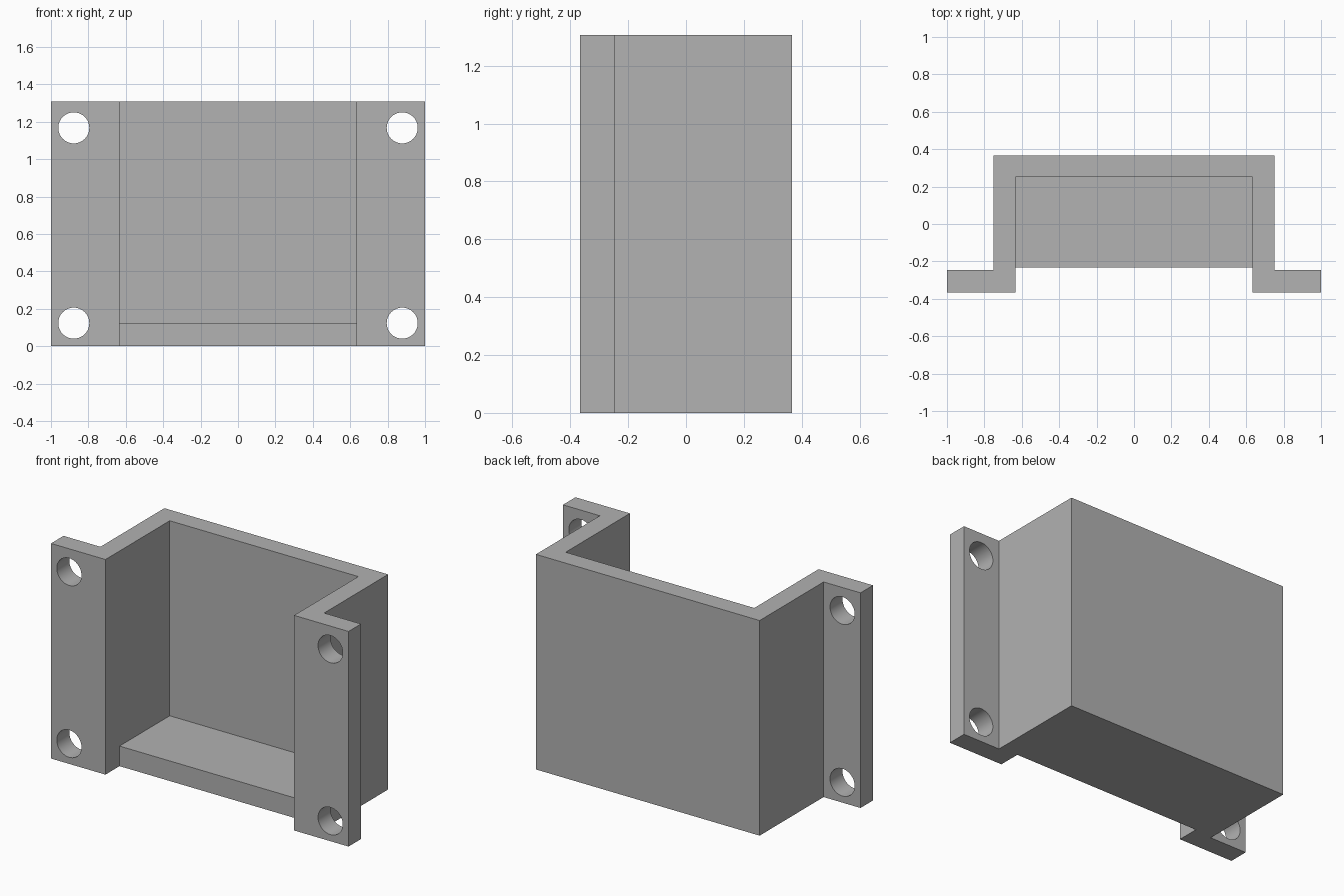
import bpy, bmesh, math
from mathutils import Matrix, Vector

default = bpy.data.objects.get("Cube")
if default:
    bpy.data.objects.remove(default, do_unlink=True)

HEIGHT, FLOOR = 1.307, 0.122
HALF_W, OUTER, INNER = 1.0, 0.752, 0.634
FRONT, FLANGE_BACK, FLOOR_FRONT = -0.367, -0.247, -0.232
POCKET_BACK, BACK = 0.25, 0.367
HOLE_X, HOLE_Z, HOLE_R = 0.878, (0.123, 1.167), 0.083

grey = bpy.data.materials.new("plain grey")
grey.use_nodes = True
colour = (0.445, 0.445, 0.445, 1)
grey.diffuse_color = colour
grey.node_tree.nodes["Principled BSDF"].inputs["Base Color"].default_value = colour


def make_object(name, bm):
    bmesh.ops.recalc_face_normals(bm, faces=bm.faces)
    mesh = bpy.data.meshes.new(name)
    bm.to_mesh(mesh)
    bm.free()
    mesh.materials.append(grey)
    obj = bpy.data.objects.new(name, mesh)
    bpy.context.collection.objects.link(obj)
    return obj


def extrude_profile(name, points, bottom, top):
    bm = bmesh.new()
    face = bm.faces.new([bm.verts.new((x, y, bottom)) for x, y in points])
    ext = bmesh.ops.extrude_face_region(bm, geom=[face])
    verts = [g for g in ext["geom"] if isinstance(g, bmesh.types.BMVert)]
    bmesh.ops.translate(bm, verts=verts, vec=(0, 0, top - bottom))
    return make_object(name, bm)


# Bracket body: mirrored half outline with side flanges
half = [(INNER, FLOOR_FRONT), (INNER, FRONT), (HALF_W, FRONT),
        (HALF_W, FLANGE_BACK), (OUTER, FLANGE_BACK), (OUTER, BACK)]
outline = half + [(-x, y) for x, y in reversed(half)]
bracket = extrude_profile("bracket", outline, 0, HEIGHT)

# Pocket cutter: leaves the floor, back and side walls
pocket = extrude_profile("pocket_cutter", [
    (-INNER, FRONT - 0.1), (INNER, FRONT - 0.1),
    (INNER, POCKET_BACK), (-INNER, POCKET_BACK)], FLOOR, HEIGHT + 0.1)

# Four screw hole cutters through the flanges
bm = bmesh.new()
for side in (-1, 1):
    for z in HOLE_Z:
        place = Matrix.Translation(Vector((side * HOLE_X, (FRONT + FLANGE_BACK) / 2, z)))
        bmesh.ops.create_cone(bm, cap_ends=True, segments=48, radius1=HOLE_R,
                              radius2=HOLE_R, depth=0.3,
                              matrix=place @ Matrix.Rotation(math.pi / 2, 4, "X"))
holes = make_object("hole_cutters", bm)

# Cut, apply, and discard the cutters
for cutter in (pocket, holes):
    cutter.hide_render = True
    mod = bracket.modifiers.new(cutter.name, "BOOLEAN")
    mod.operation = "DIFFERENCE"
    mod.solver = "EXACT"
    mod.object = cutter
bpy.context.view_layer.update()
evaluated = bracket.evaluated_get(bpy.context.evaluated_depsgraph_get())
result = bpy.data.meshes.new_from_object(evaluated)
bracket.modifiers.clear()
bracket.data = result
for cutter in (pocket, holes):
    bpy.data.objects.remove(cutter, do_unlink=True)

# Smooth hole walls, sharp corners
bpy.ops.object.select_all(action="DESELECT")
bracket.select_set(True)
bpy.context.view_layer.objects.active = bracket
bpy.ops.object.shade_smooth_by_angle(angle=math.radians(30))
